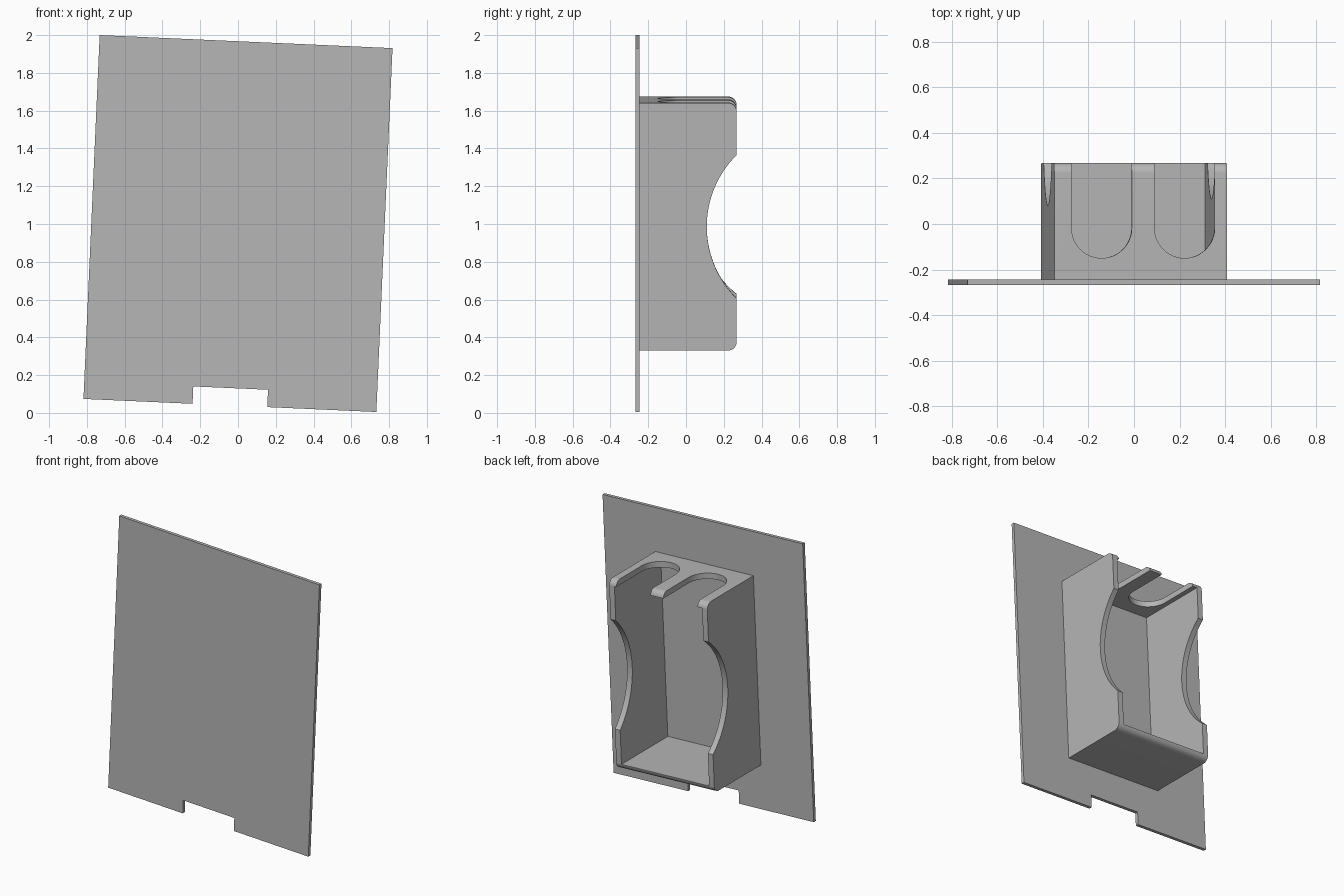
import bpy, bmesh
from math import sin, cos, pi, radians, asin
from mathutils import Matrix

cube = bpy.data.objects.get("Cube")
if cube:
    bpy.data.objects.remove(cube, do_unlink=True)

grey = bpy.data.materials.new("plain_grey")
grey.use_nodes = True
colour = (0.47, 0.47, 0.47, 1)
grey.diffuse_color = colour
grey.node_tree.nodes["Principled BSDF"].inputs["Base Color"].default_value = colour

HALF_W, HALF_H, WALL = 0.38, 0.656, 0.04
BACK, RIM = -0.245, 0.268
TILT = Matrix.Translation((0, 0, 1.0025)) @ Matrix.Rotation(radians(2.55), 4, 'Y')


def prism(name, points, axis, start, end):
    """Extrude a closed 2D outline along an axis (the outline uses the other two, in order)."""
    bm = bmesh.new()
    verts = []
    for a, b in points:
        co = [a, b]
        co.insert(axis, start)
        verts.append(bm.verts.new(co))
    face = bm.faces.new(verts)
    new = bmesh.ops.extrude_face_region(bm, geom=[face])["geom"]
    move = [0, 0, 0]
    move[axis] = end - start
    bmesh.ops.translate(bm, vec=move, verts=[g for g in new if isinstance(g, bmesh.types.BMVert)])
    bmesh.ops.recalc_face_normals(bm, faces=bm.faces)
    mesh = bpy.data.meshes.new(name)
    bm.to_mesh(mesh)
    bm.free()
    mesh.materials.append(grey)
    obj = bpy.data.objects.new(name, mesh)
    bpy.context.collection.objects.link(obj)
    return obj


def arc(cx, cy, r, a0, a1, n):
    return [(cx + r * cos(a0 + (a1 - a0) * i / n), cy + r * sin(a0 + (a1 - a0) * i / n))
            for i in range(n + 1)]


def rect(x0, x1, y0, y1):
    return [(x0, y0), (x1, y0), (x1, y1), (x0, y1)]


def cut(target, cutter):
    cutter.hide_render = True
    mod = target.modifiers.new("cut", 'BOOLEAN')
    mod.operation, mod.solver, mod.object = 'DIFFERENCE', 'EXACT', cutter
    mesh = bpy.data.meshes.new_from_object(
        target.evaluated_get(bpy.context.evaluated_depsgraph_get()))
    target.modifiers.clear()
    target.data = mesh
    bpy.data.objects.remove(cutter, do_unlink=True)


def scallop(half, bottom):
    """Shallow circular bite with slightly flared ends, in y and z."""
    depth = RIM - bottom
    r = (half * half + depth * depth) / (2 * depth)
    a = asin(half / r)
    bite = arc(bottom + r, 0, r, pi - a, pi + a, 32)
    return [(0.4, half + 0.02), (RIM + 0.005, half + 0.02)] + bite + \
           [(RIM + 0.005, -half - 0.02), (0.4, -half - 0.02)]


# Flat plate with a notch in its lower edge
W, H, N = 0.776, 0.964, 0.198
plate = prism("mounting_plate", [(-W, -H), (-N, -H), (-N, -H + 0.092), (N, -H + 0.092),
                                 (N, -H), (W, -H), (W, H), (-W, H)], 1, -0.268, BACK)

# Open box with rounded rim edges at top and bottom
R = 0.045
outline = [(BACK, -HALF_H)] + arc(RIM - R, -HALF_H + R, R, -pi / 2, 0, 10) \
    + arc(RIM - R, HALF_H - R, R, 0, pi / 2, 10) + [(BACK, HALF_H)]
box = prism("holder_box", outline, 0, -HALF_W, HALF_W)
cut(box, prism("cavity", rect(-HALF_W + WALL, HALF_W - WALL, BACK - 0.1, 0.5),
               2, -HALF_H + WALL, HALF_H - WALL))

# Two round-ended slots in the top
SLOT = 0.1325
for x in (-0.1715, 0.1935):
    slot = [(x + SLOT, 0.5), (x - SLOT, 0.5)] + arc(x, -0.0175, SLOT, pi, 2 * pi, 24)
    cut(box, prism("slot", slot, 2, HALF_H - 0.1, HALF_H + 0.1))

# Finger bites in both side walls, a little deeper on one side
for side, half, bottom in ((1, 0.38, 0.11), (-1, 0.39, 0.08)):
    cut(box, prism("bite", scallop(half, bottom), 0, side * 0.25, side * 0.5))

for obj in (plate, box):
    obj.data.transform(TILT)
    bpy.ops.object.select_all(action='DESELECT')
    obj.select_set(True)
    bpy.context.view_layer.objects.active = obj
    bpy.ops.object.shade_smooth_by_angle(angle=radians(25))
